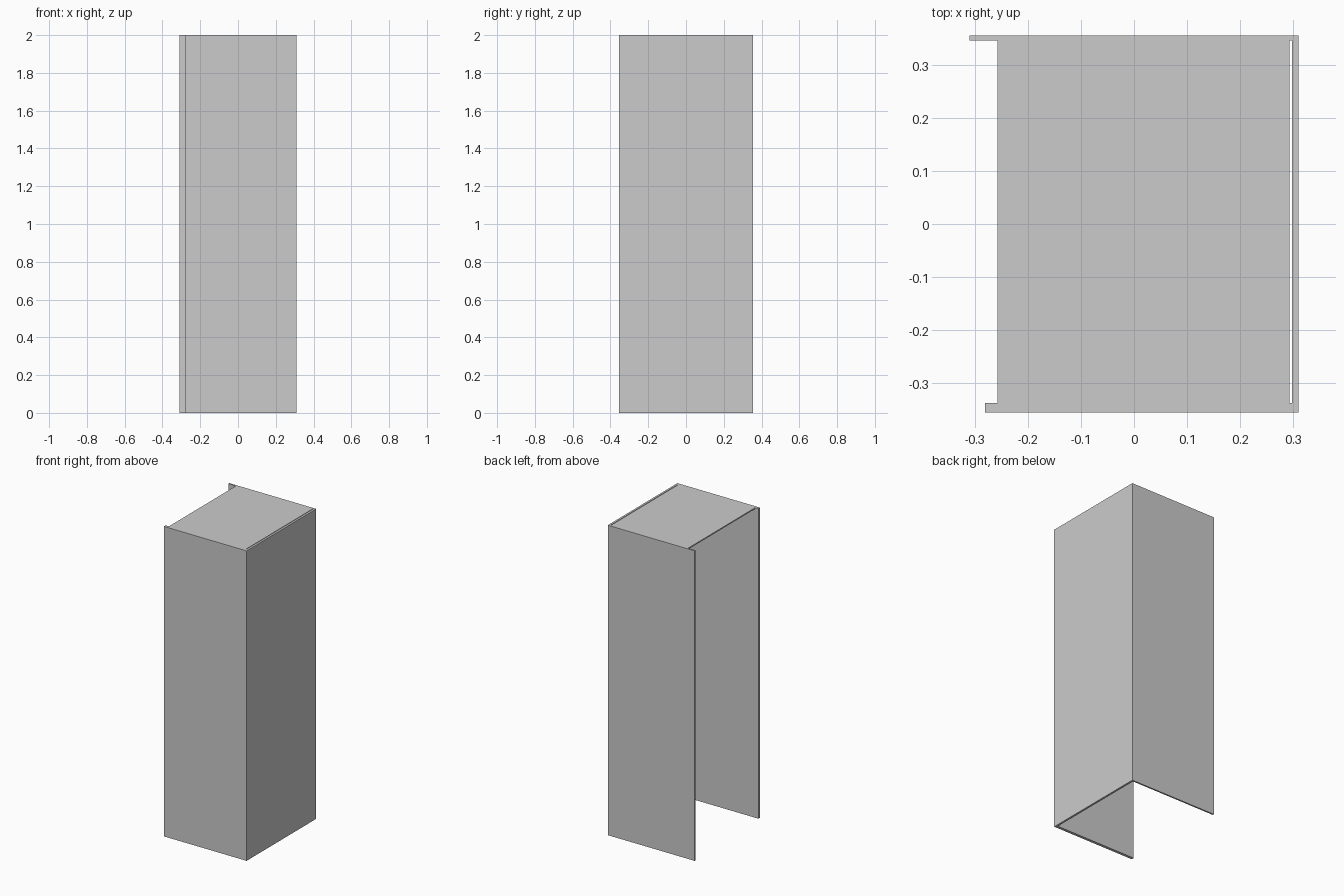
import bpy

if "Cube" in bpy.data.objects:
    bpy.data.objects.remove(bpy.data.objects["Cube"])


def panel(name, lo, hi):
    """Box spanning two opposite corners."""
    bpy.ops.mesh.primitive_cube_add(size=1)
    ob = bpy.context.object
    ob.name = name
    for v in ob.data.vertices:
        v.co = [lo[i] if v.co[i] < 0 else hi[i] for i in range(3)]
    return ob


X, Y, H = 0.31, 0.355, 2.0
IN_X = 0.297      # inner face of the right panel
IN_BACK = 0.345   # inner face of the back panel
IN_FRONT = -0.337  # inner face of the front panel

# Three upright panels, left side open
panel("right_panel", (IN_X, -Y, 0), (X, Y, H))
panel("back_panel", (-X, IN_BACK, 0), (IN_X, Y, H))
panel("front_panel", (-0.28, -Y, 0), (IN_X, IN_FRONT, H))

# Thin top board set between the panels, flush with their tops
panel("top_board", (-0.257, IN_FRONT, H - 0.008), (IN_X - 0.004, IN_BACK, H))
